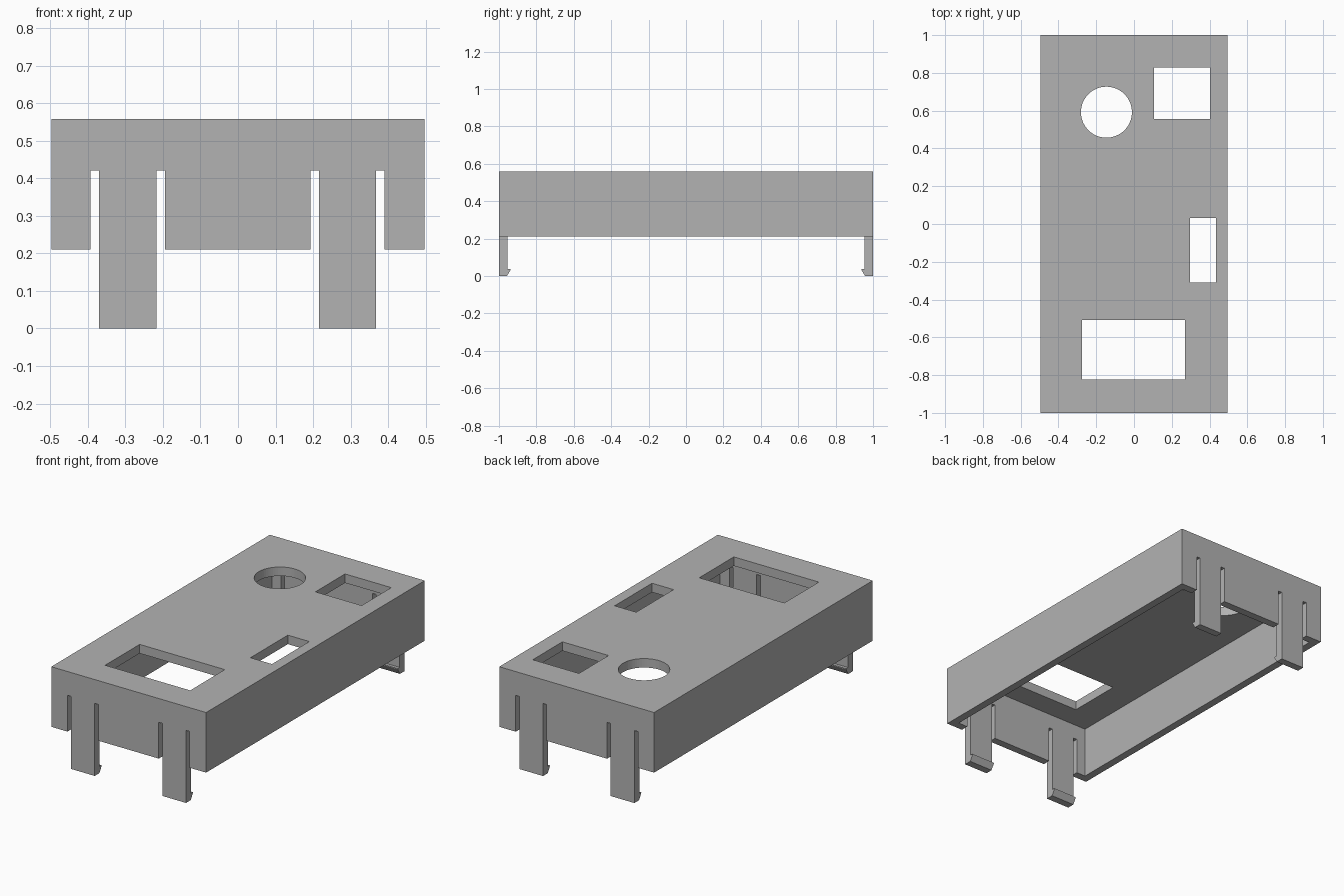
import bpy, bmesh
from mathutils import Matrix

if "Cube" in bpy.data.objects:
    bpy.data.objects.remove(bpy.data.objects["Cube"], do_unlink=True)

HALF_X, HALF_Y = 0.496, 1.0
BOTTOM, TOP = 0.21, 0.558
WALL, ROOF = 0.045, 0.052
SLOT_TOP = 0.42

grey = bpy.data.materials.new("grey plastic")
grey.use_nodes = True
grey.diffuse_color = (0.45, 0.45, 0.45, 1)
grey.node_tree.nodes["Principled BSDF"].inputs["Base Color"].default_value = grey.diffuse_color


def finish(name, bm):
    bmesh.ops.recalc_face_normals(bm, faces=bm.faces)
    mesh = bpy.data.meshes.new(name)
    bm.to_mesh(mesh)
    bm.free()
    mesh.materials.append(grey)
    obj = bpy.data.objects.new(name, mesh)
    bpy.context.collection.objects.link(obj)
    return obj


def box(name, x0, x1, y0, y1, z0, z1):
    bm = bmesh.new()
    centre = Matrix.Translation(((x0 + x1) / 2, (y0 + y1) / 2, (z0 + z1) / 2))
    size = Matrix.Diagonal((x1 - x0, y1 - y0, z1 - z0, 1))
    bmesh.ops.create_cube(bm, size=1, matrix=centre @ size)
    return finish(name, bm)


def cylinder(name, x, y, radius, z0, z1):
    bm = bmesh.new()
    bmesh.ops.create_cone(bm, cap_ends=True, segments=64, radius1=radius, radius2=radius,
                          depth=z1 - z0, matrix=Matrix.Translation((x, y, (z0 + z1) / 2)))
    return finish(name, bm)


def cut(target, cutter):
    mod = target.modifiers.new(cutter.name, "BOOLEAN")
    mod.operation = "DIFFERENCE"
    mod.solver = "EXACT"
    mod.object = cutter
    cutter.hide_render = True
    cutter.hide_viewport = True


# Open-bottomed cover
cover = box("cover", -HALF_X, HALF_X, -HALF_Y, HALF_Y, BOTTOM, TOP)
cut(cover, box("hollow_cutter", WALL - HALF_X, HALF_X - WALL,
               WALL - HALF_Y, HALF_Y - WALL, BOTTOM - 0.1, TOP - ROOF))

# Openings in the top
for name, x0, x1, y0, y1 in (("screen", -0.275, 0.27, -0.823, -0.507),
                             ("switch", 0.296, 0.434, -0.309, 0.033),
                             ("socket", 0.106, 0.402, 0.557, 0.828)):
    cut(cover, box(name + "_cutter", x0, x1, y0, y1, TOP - 0.1, TOP + 0.1))
cut(cover, cylinder("round_cutter", -0.146, 0.592, 0.135, TOP - 0.1, TOP + 0.1))

# Relief slots either side of each clip, through both end walls
for i, x in enumerate((-0.381, -0.206, 0.204, 0.379)):
    cut(cover, box(f"slot_cutter_{i}", x - 0.0115, x + 0.0115, -1.1, 1.1, 0.1, SLOT_TOP))

# Apply the cuts and drop the cutters
depsgraph = bpy.context.evaluated_depsgraph_get()
cover_mesh = bpy.data.meshes.new_from_object(cover.evaluated_get(depsgraph))
cutters = [m.object for m in cover.modifiers]
cover.modifiers.clear()
cover.data = cover_mesh
for cutter in cutters:
    bpy.data.objects.remove(cutter, do_unlink=True)


# Snap clips: a flat leg with an inward hook at the foot
def clip(name, x0, x1, end):
    profile = ((1.0, BOTTOM), (1.0, 0), (0.957, 0), (0.937, 0.034),
               (0.937, 0.038), (0.955, 0.038), (0.955, BOTTOM))
    bm = bmesh.new()
    face = bm.faces.new([bm.verts.new((x0, end * y, z)) for y, z in profile])
    side = bmesh.ops.extrude_face_region(bm, geom=[face])
    verts = [g for g in side["geom"] if isinstance(g, bmesh.types.BMVert)]
    bmesh.ops.translate(bm, verts=verts, vec=(x1 - x0, 0, 0))
    finish(name, bm)


for end, end_name in ((-1, "front"), (1, "back")):
    clip(end_name + "_right_clip", -0.3695, -0.2175, end)
    clip(end_name + "_left_clip", 0.2155, 0.3675, end)
